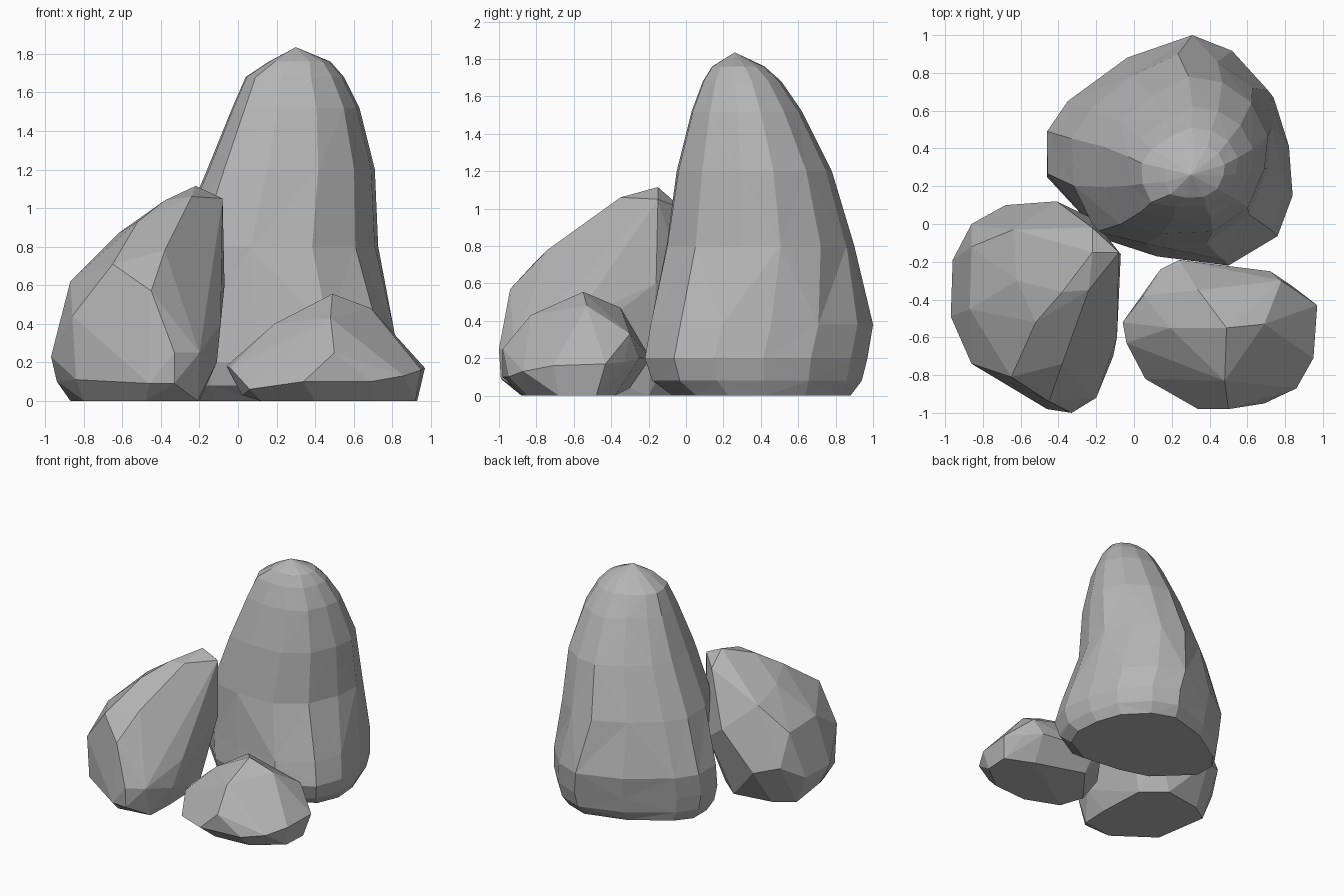
import bpy
import bmesh
import math
from mathutils import Vector

UNIT = 0.01  # all sizes below are in hundredths

default_cube = bpy.data.objects.get("Cube")
if default_cube:
    bpy.data.objects.remove(default_cube, do_unlink=True)


def make_material(name, colour):
    material = bpy.data.materials.new(name)
    material.use_nodes = True
    material.diffuse_color = colour
    shader = material.node_tree.nodes["Principled BSDF"]
    shader.inputs["Base Color"].default_value = colour
    shader.inputs["Roughness"].default_value = 0.9
    return material


stone_grey = make_material("stone grey", (0.46, 0.46, 0.46, 1))


def finish(bm, name):
    """Turn the bmesh into a flat shaded object with the stone material."""
    bmesh.ops.recalc_face_normals(bm, faces=bm.faces[:])
    mesh = bpy.data.meshes.new(name)
    bm.to_mesh(mesh)
    bm.free()
    mesh.materials.append(stone_grey)
    for polygon in mesh.polygons:
        polygon.use_smooth = False
    rock = bpy.data.objects.new(name, mesh)
    bpy.context.collection.objects.link(rock)
    return rock


def merge_flat_facets(bm, degrees):
    """Join nearly coplanar triangles into larger chiselled facets."""
    bmesh.ops.dissolve_limit(bm, angle_limit=math.radians(degrees),
                             verts=bm.verts[:], edges=bm.edges[:])


def chiselled_rock(name, corners):
    """A convex boulder wrapped tightly around its corner points."""
    bm = bmesh.new()
    for corner in corners:
        bm.verts.new(Vector(corner) * UNIT)
    hull = bmesh.ops.convex_hull(bm, input=bm.verts[:])
    loose = {item for item in hull["geom_interior"] + hull["geom_unused"]
             if isinstance(item, bmesh.types.BMVert)}
    bmesh.ops.delete(bm, geom=list(loose), context="VERTS")
    merge_flat_facets(bm, 4)
    return finish(bm, name)


def fit_outline(outline, left, right, front, back):
    """Scale an outline so that it fills the given box."""
    xs, ys = zip(*outline)
    return [Vector((left + (x - min(xs)) / (max(xs) - min(xs)) * (right - left),
                    front + (y - min(ys)) / (max(ys) - min(ys)) * (back - front),
                    0)) for x, y in outline]


def stacked_rock(name, foot, shoulder, levels, peak):
    """A tall boulder whose foot outline turns into its shoulder outline."""
    bm = bmesh.new()
    rings = []
    for height, blend, *box in levels:
        pairs = zip(fit_outline(foot, *box), fit_outline(shoulder, *box))
        lift = Vector((0, 0, height))
        rings.append([bm.verts.new((low.lerp(high, blend) + lift) * UNIT)
                      for low, high in pairs])

    count = len(foot)
    # walls between neighbouring rings, with alternating diagonals
    for level, (lower, upper) in enumerate(zip(rings, rings[1:])):
        for i in range(count):
            j = (i + 1) % count
            a, b, c, d = lower[i], lower[j], upper[j], upper[i]
            if (i + level) % 2:
                bm.faces.new((a, b, c))
                bm.faces.new((a, c, d))
            else:
                bm.faces.new((a, b, d))
                bm.faces.new((b, c, d))
    # flat underside and pointed crown
    bm.faces.new(rings[0][::-1])
    tip = bm.verts.new(Vector(peak) * UNIT)
    for i in range(count):
        bm.faces.new((rings[-1][i], rings[-1][(i + 1) % count], tip))
    merge_flat_facets(bm, 4)
    return finish(bm, name)


# Tall rock at the back
stacked_rock(
    "tall_rock",
    foot=[(-46, 48), (-46, 26), (-15, -8), (12, -17), (50, -22),
          (76, -6), (84, 16), (82, 43), (74, 69), (55, 91),
          (34, 100), (-2, 88), (-35, 64)],
    shoulder=[(-18, 42), (-17, 20), (-9, 0), (14, -5), (41, -4),
              (60, 9), (69, 30), (71, 48), (62, 66), (46, 77),
              (28, 80), (8, 70), (-9, 56)],
    levels=[(0, 0, -40, 76, -7, 88), (8, 0, -44, 81, -18, 94),
            (20, 0, -46, 84, -22, 97), (38, 0.1, -46, 81, -19, 100),
            (80, 0.85, -33, 73, -11, 90), (120, 1, -16, 71, -5, 78),
            (152, 1, -3, 63, 3, 62), (168, 1, 4, 55, 9, 51),
            (176, 1, 16, 48, 14, 42)],
    peak=(30, 26, 183.5))

# Leaning rock with a slanted face towards the front
chiselled_rock("leaning_rock", [
    # underside
    (-87, -20, 0), (-80, -65, 0), (-48, -88, 0), (-21, -84, 0),
    (-20, -60, 0), (-22, -20, 0), (-40, -5, 0), (-72, -10, 0),
    # lower bulge
    (-94, -40, 10), (-84, -74, 11), (-46, -98, 9), (-33, -99, 9),
    (-97, -49, 23), (-96, -19, 23), (-33, -100, 25), (-20, -92, 25),
    (-11, -70, 20), (-86, 0, 35), (-68, 10, 30), (-22, 3, 45),
    # shoulders
    (-86, -74, 44), (-45, -94, 57), (-65, -81, 71), (-87, -45, 62),
    (-86, -12, 60), (-41, 12, 60), (-9, -60, 40), (-7, -16, 60),
    (-38, -74, 78),
    # crest
    (-64, -3, 80), (-62, -30, 87), (-52, -52, 93), (-38, -36, 104),
    (-24, -35, 106), (-22, -15, 111.5), (-8, -15, 105), (-22, -2, 100)])

# Low rock in front
chiselled_rock("low_rock", [
    # underside
    (2, -60, 3), (12, -76, 0), (40, -87, 0), (70, -85, 0), (92, -68, 0),
    (93, -48, 0), (70, -38, 0), (25, -30, 4),
    # rim
    (-6, -52, 18), (-4, -63, 17), (6, -82, 6), (34, -98, 10),
    (50, -98, 25), (69, -95, 10), (86, -87, 13), (95, -71, 16),
    (97, -43, 17), (84, -33, 18), (72, -25, 20), (24, -19, 20),
    (14, -24, 19), (5, -38, 26),
    # crown
    (19, -55, 40), (34, -35, 47), (49, -55, 55.5), (69, -53, 48),
    (78, -30, 33), (48, -83, 43)])
